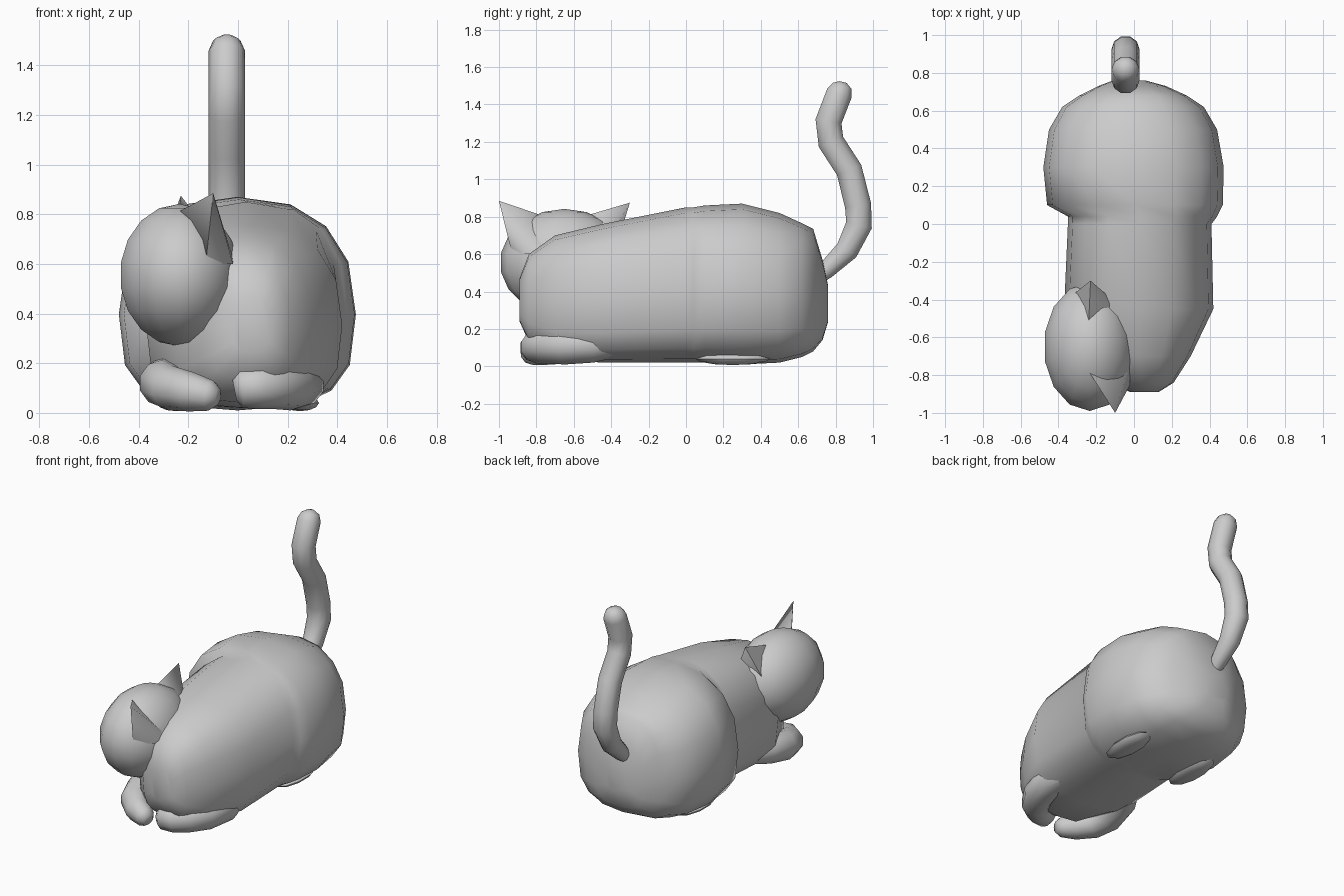
import bpy, bmesh, math
from mathutils import Vector

if "Cube" in bpy.data.objects:
    bpy.data.objects.remove(bpy.data.objects["Cube"])


def finish(bm, name, angle=60):
    bmesh.ops.recalc_face_normals(bm, faces=bm.faces)
    mesh = bpy.data.meshes.new(name)
    bm.to_mesh(mesh)
    bm.free()
    ob = bpy.data.objects.new(name, mesh)
    bpy.context.collection.objects.link(ob)
    bpy.ops.object.select_all(action='DESELECT')
    ob.select_set(True)
    bpy.context.view_layer.objects.active = ob
    bpy.ops.object.shade_smooth_by_angle(angle=math.radians(angle))
    return ob


def skin(rings, name):
    """Bridge equal-sized rings of points and cap both ends."""
    bm = bmesh.new()
    loops = [[bm.verts.new(p) for p in r] for r in rings]
    n = len(loops[0])
    for a, b in zip(loops, loops[1:]):
        for i in range(n):
            j = (i + 1) % n
            bm.faces.new((a[i], a[j], b[j], b[i]))
    bm.faces.new(loops[0])
    bm.faces.new(loops[-1])
    return finish(bm, name)


def squircle(y, xl, xr, zb, zt, n=16):
    """Rounded cross-section, widest a little below the middle."""
    pts = []
    cx, cz = (xl + xr) / 2, zb + (zt - zb) * .45
    for i in range(n):
        t = math.tau * i / n
        c, s = math.cos(t), math.sin(t)
        e = 2 / (2.4 if s > 0 else 3.0)
        h = zt - cz if s > 0 else cz - zb
        pts.append((cx + (xr - xl) / 2 * math.copysign(abs(c) ** e, c), y,
                    cz + h * math.copysign(abs(s) ** e, s)))
    return pts


def tube(path, radii, name, n=10):
    pts = [Vector(p) for p in path]
    rings = []
    for i, p in enumerate(pts):
        d = (pts[min(i + 1, len(pts) - 1)] - pts[max(i - 1, 0)]).normalized()
        ref = Vector((1, 0, 0)) if name == "tail" else Vector((0, 0, 1))
        u = (ref - d * ref.dot(d)).normalized()
        v = d.cross(u)
        rings.append([p + radii[i] * (u * math.cos(math.tau * k / n) + v * math.sin(math.tau * k / n))
                      for k in range(n)])
    return skin(rings, name)


def ball(name, loc, size, u=14, v=9):
    bm = bmesh.new()
    bmesh.ops.create_uvsphere(bm, u_segments=u, v_segments=v, radius=1)
    for p in bm.verts:
        p.co = Vector([p.co[i] * size[i] + loc[i] for i in range(3)])
    return finish(bm, name)


# Body with chest in front and wide haunches behind: y, left, right, bottom, top
body = [(-.89, -.02, .13, .24, .47), (-.84, -.12, .21, .13, .6), (-.7, -.25, .30, .04, .7),
        (-.45, -.37, .42, .02, .76), (0, -.35, .41, .02, .85), (.04, -.35, .44, .02, .85),
        (.1, -.46, .47, .02, .86), (.3, -.48, .475, .01, .87), (.5, -.45, .44, .02, .82),
        (.62, -.38, .37, .05, .765), (.68, -.29, .28, .08, .735), (.73, -.19, .17, .14, .57),
        (.76, -.11, .06, .24, .43)]
skin([squircle(*r) for r in body], "body")

# Head turned to the side
ball("head", (-.235, -.65, .555), (.247, .345, .287))

# Ears
ears = {"front_ear": [(-.1, -1, .885), (-.24, -.78, .81), (-.02, -.74, .62), (-.02, -.85, .6), (-.13, -.93, .6)],
        "rear_ear": [(-.23, -.3, .875), (-.24, -.52, .81), (-.05, -.52, .64), (-.07, -.44, .62), (-.33, -.38, .62)]}
for name, pts in ears.items():
    bm = bmesh.new()
    bmesh.ops.convex_hull(bm, input=[bm.verts.new(p) for p in pts])
    finish(bm, name, 75)

# Tail rising from the rump
tail = [(.68, .46), (.75, .515), (.86, .62), (.925, .755), (.92, .86), (.872, 1.05),
        (.775, 1.2), (.762, 1.31), (.82, 1.46), (.835, 1.5), (.84, 1.52)]
tube([(-.045, y, z) for y, z in tail],
     [.04, .05, .065, .074, .074, .074, .074, .074, .073, .055, .02], "tail")

# Forelegs folded in under the chest
tube([(-.22, -.3, .15), (-.28, -.45, .14), (-.305, -.6, .12), (-.27, -.71, .1), (-.19, -.79, .085),
      (-.11, -.83, .07), (-.08, -.84, .065)],
     [.06, .09, .095, .09, .08, .062, .035], "left_foreleg")
tube([(.2, -.25, .14), (.25, -.5, .12), (.21, -.65, .11), (.15, -.75, .11), (.08, -.8, .105),
      (.01, -.81, .1), (-.015, -.81, .095)],
     [.06, .1, .1, .095, .09, .08, .045], "right_foreleg")

# Hind paws peeking out under the haunches
for side, name in ((-1, "left_hind_paw"), (1, "right_hind_paw")):
    ball(name, (.25 * side, .25, .04), (.08, .2, .033), 10, 6)
